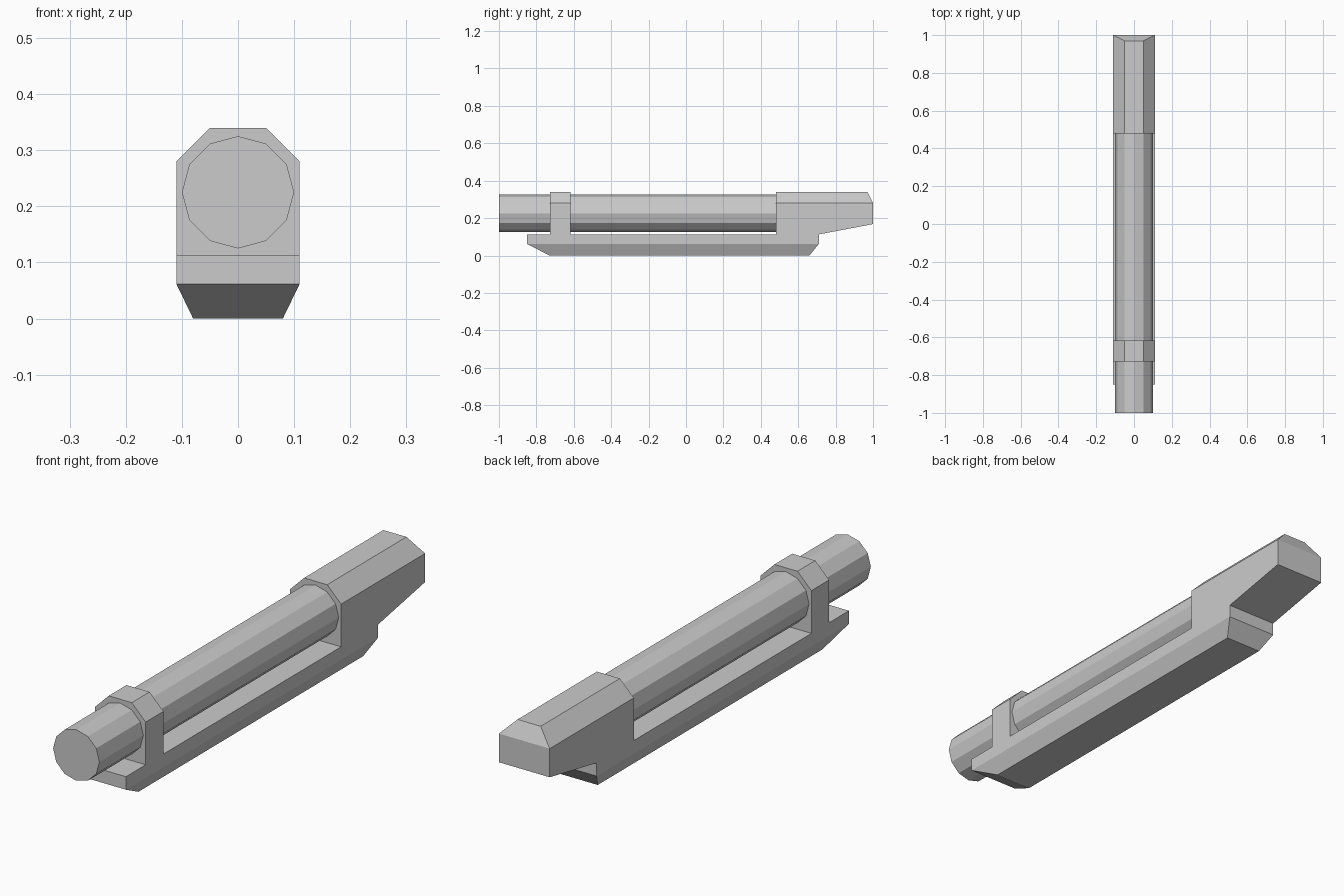
import bpy, bmesh
from math import pi
from mathutils import Matrix

if "Cube" in bpy.data.objects:
    bpy.data.objects.remove(bpy.data.objects["Cube"])


def finish(name, bm):
    """Clean up the bmesh and turn it into a flat-shaded object."""
    bmesh.ops.dissolve_limit(bm, angle_limit=0.001, verts=bm.verts[:], edges=bm.edges[:])
    bmesh.ops.recalc_face_normals(bm, faces=bm.faces[:])
    mesh = bpy.data.meshes.new(name)
    bm.to_mesh(mesh)
    bm.free()
    obj = bpy.data.objects.new(name, mesh)
    bpy.context.collection.objects.link(obj)
    return obj


def loft(name, rings, caps):
    """Skin matching rings of points; caps lists the point indices of each end face."""
    bm = bmesh.new()
    rows = [[bm.verts.new(p) for p in ring] for ring in rings]
    n = len(rows[0])
    for a, b in zip(rows, rows[1:]):
        for i in range(n):
            j = (i + 1) % n
            bm.faces.new((a[i], a[j], b[j], b[i]))
    for row in (rows[0], rows[-1]):
        for cap in caps:
            bm.faces.new([row[i] for i in cap])
    return finish(name, bm)


def housing_ring(y, bottom=0.113, y_top=None):
    """Section with chamfered top corners; the roof edge may sit at its own y."""
    yt = y if y_top is None else y_top
    return [(-0.11, y, bottom), (0.11, y, bottom), (0.11, y, 0.28),
            (0.05, yt, 0.34), (-0.05, yt, 0.34), (-0.11, y, 0.28)]


def base_ring(z, half_width, y0, y1):
    return [(-half_width, y0, z), (half_width, y0, z),
            (half_width, y1, z), (-half_width, y1, z)]


# Base rail with bevelled underside
loft("base_rail", [base_ring(0, 0.08, -0.73, 0.66),
                   base_ring(0.062, 0.11, -0.85, 0.71),
                   base_ring(0.113, 0.11, -0.85, 0.71)], [(0, 1, 2, 3)])

# Front clamp and rear housing share the same section
housing_caps = [(0, 1, 2, 5), (2, 3, 4, 5)]
loft("front_clamp", [housing_ring(-0.728, 0.112), housing_ring(-0.618, 0.112)], housing_caps)
loft("rear_housing", [housing_ring(0.48), housing_ring(0.71),
                      housing_ring(1.0, 0.168, 0.97)], housing_caps)

# Twelve-sided tube, running into the rear housing
Y0, Y1 = -1.0, 0.55
bm = bmesh.new()
bmesh.ops.create_cone(
    bm, cap_ends=True, segments=12, radius1=0.1, radius2=0.1, depth=Y1 - Y0,
    matrix=Matrix.Translation((0, (Y0 + Y1) / 2, 0.225)) @ Matrix.Rotation(pi / 2, 4, 'X'))
finish("tube", bm)
